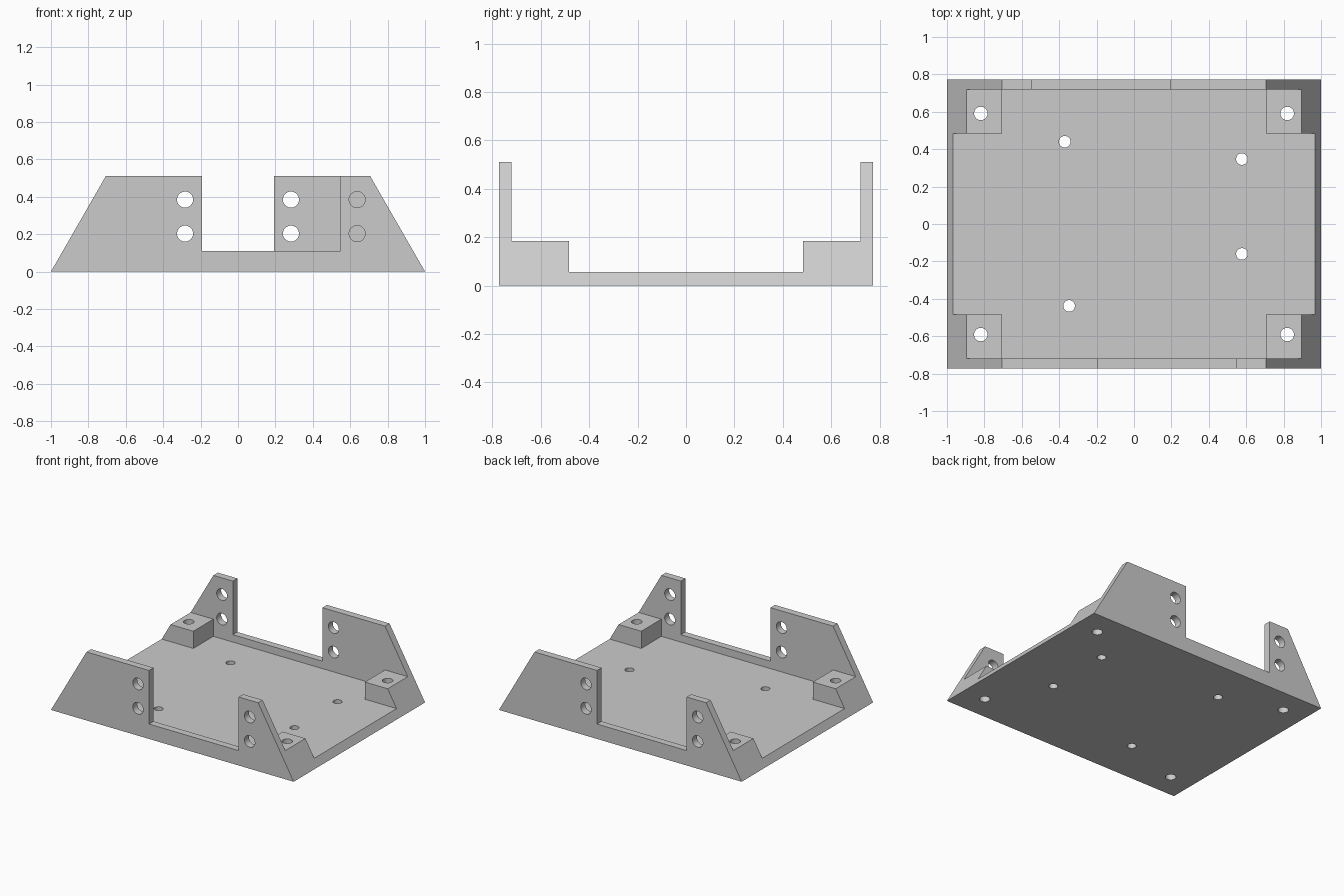
import bpy
import bmesh
from mathutils import Matrix

cube = bpy.data.objects.get("Cube")
if cube:
    bpy.data.objects.remove(cube, do_unlink=True)

# Main dimensions
HALF_Y, WALL_IN, BLOCK_IN = 0.773, 0.72, 0.484
TOP_X, TOP_Z = 0.707, 0.51
FLOOR_Z, BLOCK_Z, SILL_Z = 0.056, 0.184, 0.111

grey = bpy.data.materials.new("light grey")
grey.use_nodes = True
colour = (0.6, 0.6, 0.6, 1)
grey.diffuse_color = colour
grey.node_tree.nodes["Principled BSDF"].inputs["Base Color"].default_value = colour


def make_object(name, bm):
    bmesh.ops.recalc_face_normals(bm, faces=bm.faces)
    mesh = bpy.data.meshes.new(name)
    bm.to_mesh(mesh)
    bm.free()
    mesh.materials.append(grey)
    obj = bpy.data.objects.new(name, mesh)
    bpy.context.collection.objects.link(obj)
    return obj


def prism(name, profile, y0, y1):
    """Extrude an x-z outline along y."""
    bm = bmesh.new()
    face = bm.faces.new([bm.verts.new((x, y0, z)) for x, z in profile])
    ext = bmesh.ops.extrude_face_region(bm, geom=[face])
    verts = [g for g in ext["geom"] if isinstance(g, bmesh.types.BMVert)]
    bmesh.ops.translate(bm, verts=verts, vec=(0, y1 - y0, 0))
    return make_object(name, bm)


def box(name, x0, x1, y0, y1, z0, z1):
    return prism(name, [(x0, z0), (x1, z0), (x1, z1), (x0, z1)], y0, y1)


def drill(name, centre, radius, depth, axis="Z"):
    bm = bmesh.new()
    turn = Matrix.Rotation(1.5707963, 4, "X") if axis == "Y" else Matrix()
    bmesh.ops.create_cone(bm, cap_ends=True, segments=32, radius1=radius, radius2=radius,
                          depth=depth, matrix=Matrix.Translation(centre) @ turn)
    return make_object(name, bm)


def cut(body, cutter):
    """Subtract the cutter from the body for good, then discard it."""
    mod = body.modifiers.new("cut", "BOOLEAN")
    mod.operation, mod.solver, mod.object = "DIFFERENCE", "EXACT", cutter
    graph = bpy.context.evaluated_depsgraph_get()
    mesh = bpy.data.meshes.new_from_object(body.evaluated_get(graph))
    body.modifiers.clear()
    body.data = mesh
    bpy.data.objects.remove(cutter, do_unlink=True)


# Solid tray blank with sloping ends
tray = prism("mounting_tray", [(-1, 0), (1, 0), (TOP_X, TOP_Z), (-TOP_X, TOP_Z)],
             -HALF_Y, HALF_Y)

# Hollow between the walls, down to the corner blocks, then down to the floor
cut(tray, box("upper_hollow", -2, 2, -WALL_IN, WALL_IN, BLOCK_Z, 1))
cut(tray, box("floor_hollow_across", -2, 2, -BLOCK_IN, BLOCK_IN, FLOOR_Z, 1))
cut(tray, box("floor_hollow_along", -TOP_X, TOP_X, -WALL_IN, WALL_IN, FLOOR_Z, 1))

# Off-centre wall notches and side screw holes; the back is the front turned half round
for s in (1, -1):
    x0, x1 = sorted((-0.192 * s, 0.547 * s))
    y0, y1 = sorted((-0.9 * s, -0.6 * s))
    cut(tray, box("wall_notch", x0, x1, y0, y1, SILL_Z, 1))
    for x in (-0.283, 0.637):
        for z in (0.203, 0.385):
            cut(tray, drill("wall_hole", (x * s, -0.75 * s, z), 0.043, 0.2, "Y"))

# Vertical holes through the corner blocks
for x in (-0.819, 0.819):
    for y in (-0.591, 0.591):
        cut(tray, drill("corner_hole", (x, y, 0.1), 0.036, 0.6))

# Board mounting holes through the floor
for x, y in ((-0.37, 0.44), (0.577, 0.347), (0.577, -0.16), (-0.347, -0.438)):
    cut(tray, drill("floor_hole", (x, y, 0.03), 0.031, 0.3))

# Smooth hole walls, crisp edges
bpy.ops.object.select_all(action="DESELECT")
tray.select_set(True)
bpy.context.view_layer.objects.active = tray
bpy.ops.object.shade_smooth_by_angle(angle=0.52)
